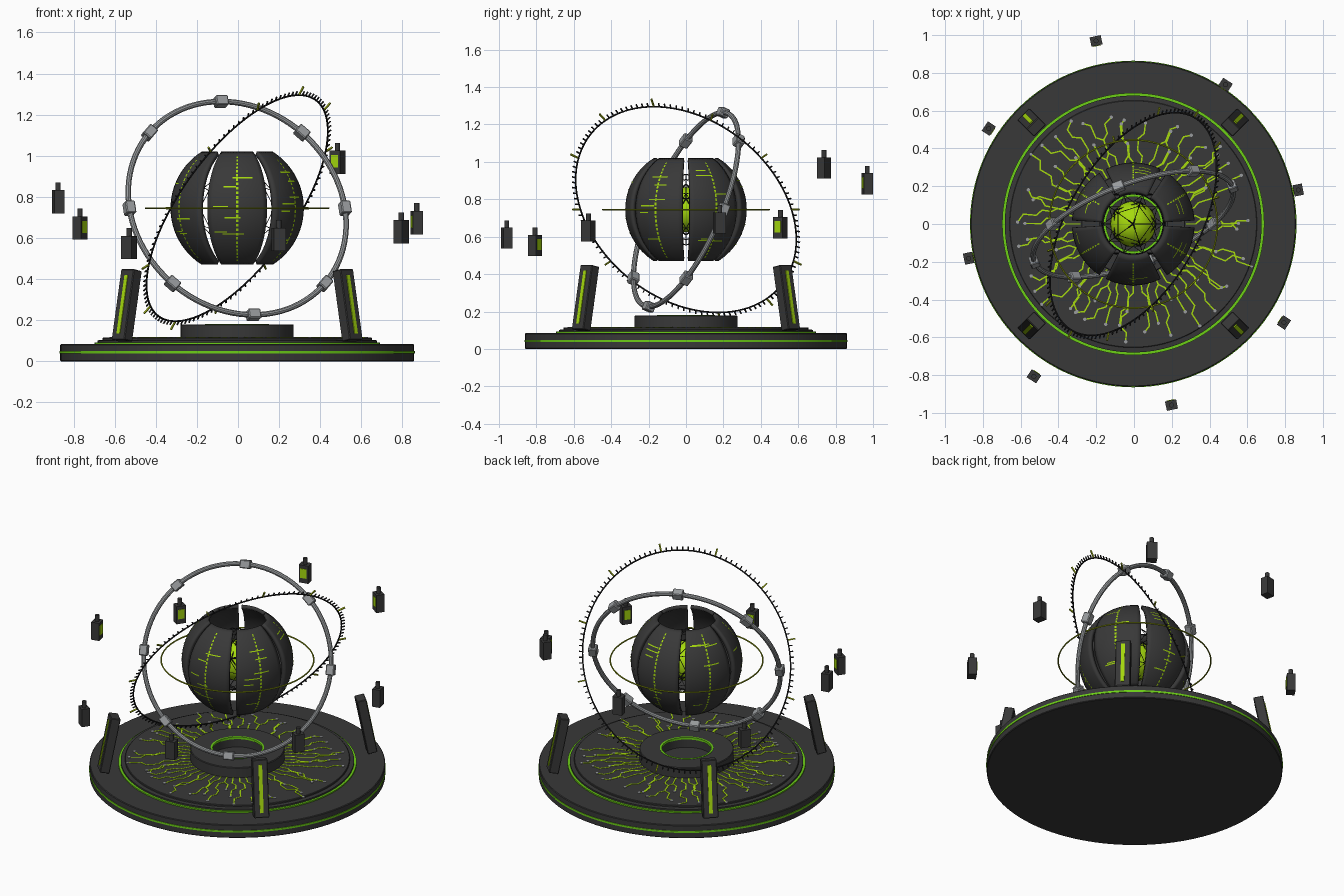
import bpy, bmesh, math, random
from mathutils import Matrix, Vector

if "Cube" in bpy.data.objects:
    bpy.data.objects.remove(bpy.data.objects["Cube"])

random.seed(4)
CZ = 0.745                       # height of the sphere centre


def mat(name, r, g, b):
    m = bpy.data.materials.new(name)
    m.diffuse_color = (r, g, b, 1)
    m.use_nodes = True
    m.node_tree.nodes["Principled BSDF"].inputs["Base Color"].default_value = m.diffuse_color
    return m


DARK = mat("dark grey", 0.04, 0.04, 0.04)
BLACK = mat("black", 0.014, 0.014, 0.015)
GREY = mat("mid grey", 0.32, 0.335, 0.345)
GREEN = mat("green", 0.15, 0.62, 0.008)
LIME = mat("lime", 0.38, 0.7, 0.004)
OLIVE = mat("olive", 0.3, 0.38, 0.008)


def finish(name, bm, material, smooth=True, fix=True):
    if fix:
        bmesh.ops.recalc_face_normals(bm, faces=bm.faces)
    me = bpy.data.meshes.new(name)
    bm.to_mesh(me)
    bm.free()
    me.materials.append(material)
    ob = bpy.data.objects.new(name, me)
    bpy.context.collection.objects.link(ob)
    if smooth:
        bpy.ops.object.select_all(action='DESELECT')
        ob.select_set(True)
        bpy.context.view_layer.objects.active = ob
        bpy.ops.object.shade_smooth_by_angle(angle=math.radians(35))
    return ob


def lathe(name, profile, material, n=96, closed=False, frame=Matrix()):
    """Revolve (radius, height) points around the z axis of frame."""
    bm = bmesh.new()
    rings = [[bm.verts.new(frame @ Vector((r * math.cos(2 * math.pi * i / n),
              r * math.sin(2 * math.pi * i / n), z))) for i in range(n)] for r, z in profile]
    pairs = list(zip(rings, rings[1:])) + ([(rings[-1], rings[0])] if closed else [])
    for a, b in pairs:
        for i in range(n):
            j = (i + 1) % n
            bm.faces.new((a[i], a[j], b[j], b[i]))
    if not closed:
        bm.faces.new(rings[0])
        bm.faces.new(rings[-1])
    return finish(name, bm, material)


def circle(r, z, t, n=8):
    return [(r + t * math.cos(2 * math.pi * i / n), z + t * math.sin(2 * math.pi * i / n))
            for i in range(n)]


def band(r0, r1, z0, z1):
    return [(r0, z0), (r1, z0), (r1, z1), (r0, z1)]


def box(bm, size, m):
    bmesh.ops.create_cube(bm, size=1, matrix=m @ Matrix.Diagonal((*size, 1)))


def patch(bm, r, lon0, lon1, lat0, lat1, nu, nv):
    """Piece of a sphere surface, angles in degrees."""
    def p(i, j):
        lo = math.radians(lon0 + (lon1 - lon0) * i / nu)
        la = math.radians(lat0 + (lat1 - lat0) * j / nv)
        return (r * math.cos(la) * math.cos(lo), r * math.cos(la) * math.sin(lo), CZ + r * math.sin(la))
    g = [[bm.verts.new(p(i, j)) for j in range(nv + 1)] for i in range(nu + 1)]
    for i in range(nu):
        for j in range(nv):
            bm.faces.new((g[i][j], g[i + 1][j], g[i + 1][j + 1], g[i][j + 1]))


def turn(deg):
    return Matrix.Rotation(math.radians(deg), 4, 'Z')


def ring_frame(u, v):
    u, v = Vector(u).normalized(), Vector(v).normalized()
    m = Matrix((u, v, u.cross(v))).transposed().to_4x4()
    return Matrix.Translation((0, 0, CZ)) @ m


# Stepped round base with flat green bands
lathe("base_disc", [(0.857, 0), (0.861, 0.004), (0.861, 0.08), (0.857, 0.084)], DARK, 128)
lathe("base_edge_band", band(0.85, 0.8645, 0.037, 0.049), GREEN, 128, True)
lathe("upper_disc", [(0.68, 0.08), (0.68, 0.102), (0.655, 0.104), (0.655, 0.112), (0.652, 0.115)], DARK, 128)
lathe("upper_disc_band", band(0.675, 0.694, 0.082, 0.092), GREEN, 128, True)
lathe("pedestal_ring", [(0.275, 0.11), (0.275, 0.176), (0.271, 0.18), (0.154, 0.18),
                        (0.15, 0.176), (0.15, 0.11)], DARK, 96, True)
lathe("pedestal_inner_band", band(0.144, 0.156, 0.168, 0.182), GREEN, 96, True)

# Circuit traces: radial runs joined by short diagonal jogs, with end pads
traces, pads = bmesh.new(), bmesh.new()


def polar(r, deg):
    return Vector((r * math.cos(math.radians(deg)), r * math.sin(math.radians(deg)), 0))


def trace(steps):
    points = [polar(*s) for s in steps]
    for a, b in zip(points, points[1:]):
        d = b - a
        m = Matrix.Translation(((a.x + b.x) / 2, (a.y + b.y) / 2, 0.1155)) @ \
            Matrix.Rotation(math.atan2(d.y, d.x), 4, 'Z')
        box(traces, (d.length + 0.004, 0.0075, 0.003), m)
    bmesh.ops.create_cone(pads, cap_ends=True, segments=10, radius1=0.009, radius2=0.009, depth=0.004,
                          matrix=Matrix.Translation((points[-1].x, points[-1].y, 0.1165)))


COUNT = 48
for i in range(COUNT):
    a, r = 360 * i / COUNT, 0.28
    goal = random.uniform(0.5, 0.62)
    steps = [(r, a)]
    while r < goal:
        r += random.uniform(0.045, 0.09)
        steps.append((r, a))
        if r < goal:
            a += random.choice((-1, 1)) * random.uniform(2.5, 4.5)
            r += 0.028
            steps.append((r, a))
    trace(steps)
    if i % 3 == 0:
        r, a = steps[1]
        b = a + random.choice((-4, 4))
        trace([(r, a), (r + 0.03, b), (r + 0.1, b)])
finish("circuit_traces", traces, LIME, False)
finish("circuit_pads", pads, GREY, False)

# Four leaning pillars with a light strip on the outer face
pillars, strips = bmesh.new(), bmesh.new()
for k in range(4):
    m = turn(45 + 90 * k) @ Matrix.Translation((0.76, 0, 0.272)) @ Matrix.Rotation(math.radians(-11), 4, 'Y')
    box(pillars, (0.058, 0.09, 0.35), m)
    box(strips, (0.006, 0.022, 0.29), m @ Matrix.Translation((0.03, 0, 0)))
ob = finish("pillars", pillars, DARK, False)
bev = ob.modifiers.new("bevel", 'BEVEL')
bev.width, bev.segments = 0.004, 1
finish("pillar_strips", strips, LIME, False)

# Split shell: six thick curved panels with dashes and short lines
shell, marks = bmesh.new(), bmesh.new()
for k in range(6):
    c = 30 + 60 * k
    patch(shell, 0.325, c - 26.6, c + 26.6, -57.8, 57.8, 12, 24)
    for d in range(26):
        lat = -52 + 4 * d
        patch(marks, 0.327, c - 1, c + 1, lat, lat + 2.5, 1, 1)
    for s in range(6):
        lat = random.uniform(-38, 40)
        lo = c + random.uniform(-22, 2)
        patch(marks, 0.327, lo, lo + random.uniform(10, 20), lat, lat + 1.1, 6, 1)
ob = finish("shell_panels", shell, DARK, True, False)
sol = ob.modifiers.new("thickness", 'SOLIDIFY')
sol.thickness, sol.offset = 0.022, -1
finish("shell_marks", marks, LIME, False, False)

# Glowing core inside two wire cages
bm = bmesh.new()
bmesh.ops.create_icosphere(bm, subdivisions=4, radius=0.12, matrix=Matrix.Translation((0, 0, CZ)))
finish("core", bm, LIME)
for name, sub, r, t in (("inner_cage", 1, 0.136, 0.007), ("outer_cage", 2, 0.19, 0.004)):
    bm = bmesh.new()
    bmesh.ops.create_icosphere(bm, subdivisions=sub, radius=r, matrix=Matrix.Translation((0, 0, CZ)))
    ob = finish(name, bm, BLACK, False)
    w = ob.modifiers.new("wire", 'WIREFRAME')
    w.thickness = t

# Thin level ring
lathe("equator_ring", circle(0.445, CZ, 0.0045, 6), OLIVE, 96, True)

# Grey ring with eight block joints
f = ring_frame((0.525, 0.2, 0), (-0.08, 0.2, 0.525))
lathe("block_ring", circle(0.561, 0, 0.014, 10), GREY, 96, True, f)
blocks = bmesh.new()
for k in range(8):
    box(blocks, (0.05, 0.064, 0.05), f @ turn(45 * k) @ Matrix.Translation((0.561, 0, 0)))
ob = finish("ring_blocks", blocks, GREY, False)
bev = ob.modifiers.new("bevel", 'BEVEL')
bev.width, bev.segments = 0.005, 1

# Black toothed ring with twelve long pins
n = Vector((-0.735, 0.421, 0.533)).normalized()
u = Vector((0, 0, 1)) - n * n.z
f = ring_frame(u, n.cross(u))
lathe("toothed_ring", circle(0.65, 0, 0.0045, 8), BLACK, 128, True, f)
teeth, pins = bmesh.new(), bmesh.new()
for k in range(120):
    m = f @ turn(3 * k)
    if k % 10:
        box(teeth, (0.02, 0.006, 0.006), m @ Matrix.Translation((0.662, 0, 0)))
    else:
        box(pins, (0.045, 0.008, 0.008), m @ Matrix.Translation((0.676, 0, 0)))
finish("ring_teeth", teeth, BLACK, False)
finish("ring_pins", pins, OLIVE, False)

# Everything built so far sits slightly left of the pods' centre
for ob in bpy.data.objects:
    ob.location.x = -0.004

# Eight floating pods: body, cap and a screen facing the centre
bodies, screens = bmesh.new(), bmesh.new()
PODS = [(0.888, 0.674), (0.882, 0.968), (0.99, 0.883), (0.92, 0.648),
        (0.894, 0.776), (0.965, 0.553), (0.979, 0.593), (0.95, 0.63)]
for k, (r, z) in enumerate(PODS):
    m = turn(11.7 + 45 * k) @ Matrix.Translation((r, 0, z))
    box(bodies, (0.05, 0.06, 0.113), m)
    bmesh.ops.create_cone(bodies, cap_ends=True, segments=12, radius1=0.013, radius2=0.013, depth=0.04,
                          matrix=m @ Matrix.Translation((0, 0, 0.075)))
    box(screens, (0.006, 0.04, 0.06), m @ Matrix.Translation((-0.025, 0, 0.005)))
finish("pod_bodies", bodies, DARK, False)
finish("pod_screens", screens, LIME, False)
